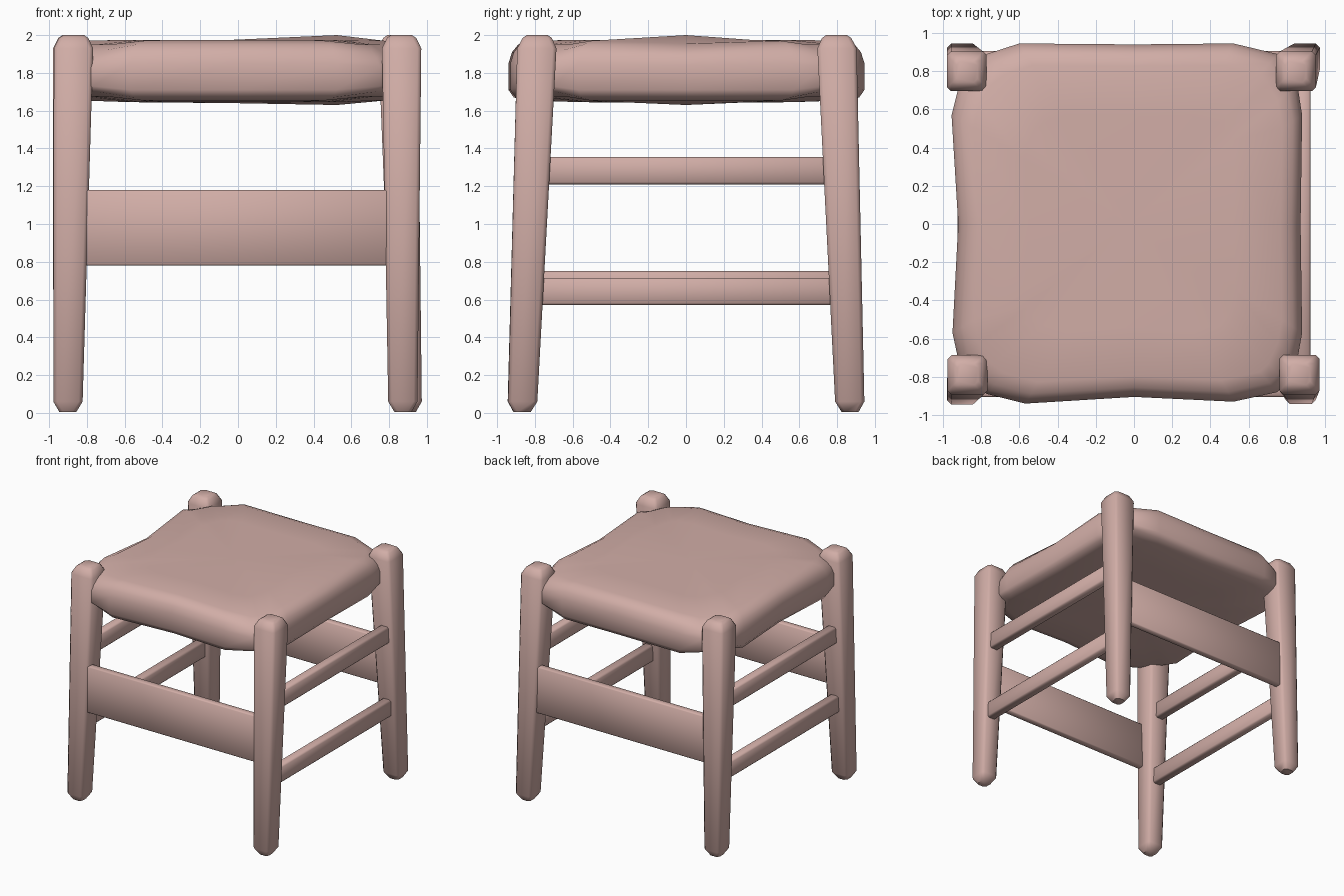
import bpy
import bmesh
import math

if "Cube" in bpy.data.objects:
    bpy.data.objects.remove(bpy.data.objects["Cube"], do_unlink=True)

# One flat colour for the whole stool
pink = bpy.data.materials.new("dusty_pink")
pink.use_nodes = True
COLOUR = (0.64, 0.42, 0.385, 1.0)
pink.diffuse_color = COLOUR
bsdf = pink.node_tree.nodes["Principled BSDF"]
bsdf.inputs["Base Color"].default_value = COLOUR
bsdf.inputs["Roughness"].default_value = 0.8


def finish(name, bm, angle):
    """Turn a bmesh into a shaded, coloured object."""
    bmesh.ops.recalc_face_normals(bm, faces=bm.faces)
    mesh = bpy.data.meshes.new(name)
    bm.to_mesh(mesh)
    bm.free()
    mesh.materials.append(pink)
    obj = bpy.data.objects.new(name, mesh)
    bpy.context.collection.objects.link(obj)
    bpy.ops.object.select_all(action="DESELECT")
    obj.select_set(True)
    bpy.context.view_layer.objects.active = obj
    bpy.ops.object.shade_smooth_by_angle(angle=math.radians(angle))
    return obj


def skin(bm, rings):
    """Join successive rings of vertices with quads."""
    for a, b in zip(rings, rings[1:]):
        n = len(a)
        for i in range(n):
            j = (i + 1) % n
            bm.faces.new((a[i], a[j], b[j], b[i]))


def section(size, chamfer):
    """Square outline with cut corners."""
    h, k = size / 2, size / 2 - chamfer
    return [(h, -k), (h, k), (k, h), (-k, h), (-h, k), (-h, -k), (-k, -h), (k, -h)]


def leg(name, top, bottom):
    """Tapered splayed post with blunt ends."""
    bm = bmesh.new()
    rings = []
    # z, width, corner cut
    for z, size, cut in ((0.005, 0.09, 0.02), (0.06, 0.155, 0.02), (1.93, 0.208, 0.02),
                         (1.985, 0.155, 0.02), (2.0, 0.11, 0.02)):
        t = z / 2
        cx = bottom[0] + (top[0] - bottom[0]) * t
        cy = bottom[1] + (top[1] - bottom[1]) * t
        rings.append([bm.verts.new((cx + x, cy + y, z)) for x, y in section(size, cut)])
    skin(bm, rings)
    bm.faces.new(rings[0])
    bm.faces.new(rings[-1])
    finish(name, bm, 50)


def bar(name, low, high, bevel):
    """Box between two corners with slightly softened edges."""
    bm = bmesh.new()
    bmesh.ops.create_cube(bm, size=1)
    for v in bm.verts:
        v.co = [(l + h) / 2 + c * (h - l) for l, h, c in zip(low, high, v.co)]
    bmesh.ops.bevel(bm, geom=list(bm.edges), offset=bevel, segments=1, affect="EDGES")
    finish(name, bm, 50)


# Legs
leg("front_left_leg", (0.866, -0.787), (0.873, -0.867))
leg("back_left_leg", (0.846, 0.797), (0.897, 0.869))
leg("front_right_leg", (-0.870, -0.787), (-0.901, -0.869))
leg("back_right_leg", (-0.874, 0.797), (-0.901, 0.869))

# Wide boards at the front and back
bar("front_board", (-0.86, -0.905, 0.78), (0.84, -0.845, 1.18), 0.008)
bar("back_board", (-0.86, 0.845, 0.78), (0.84, 0.905, 1.18), 0.008)

# Thin side rails
for side, x, low in (("left", 0.885, 0.57), ("right", -0.885, 0.605)):
    for level, z in (("lower", low), ("upper", 1.21)):
        bar(f"{side}_{level}_rail", (x - 0.04, -0.82, z), (x + 0.04, 0.82, z + 0.145), 0.012)

# Cushion: outline runs round from the middle of the left side
outline = [(0.872, 0.0), (0.88, 0.57), (0.855, 0.73), (0.80, 0.83), (0.75, 0.89),
           (0.52, 0.945), (0.0, 0.94), (-0.60, 0.945), (-0.77, 0.89), (-0.85, 0.83),
           (-0.92, 0.71), (-0.955, 0.57), (-0.92, 0.0), (-0.95, -0.57), (-0.92, -0.71),
           (-0.85, -0.83), (-0.77, -0.89), (-0.57, -0.94), (0.0, -0.905), (0.52, -0.93),
           (0.75, -0.88), (0.80, -0.83), (0.855, -0.71), (0.88, -0.57)]

# Inward scale, z, how far the corners pinch, how far the side middles dip
layers = ((0.60, 1.645, 0.0, 0.0), (0.90, 1.655, 0.02, 0.0), (0.97, 1.67, 0.03, 0.0),
          (1.0, 1.71, 0.02, 0.0), (1.0, 1.85, -0.02, -0.01), (0.98, 1.91, -0.035, -0.02),
          (0.945, 1.95, -0.035, -0.03), (0.88, 1.97, -0.02, -0.015), (0.60, 1.975, 0.0, 0.0))
bm = bmesh.new()
rings = []
for scale, z, pinch, dip in layers:
    ring = []
    for x, y in outline:
        dz = 0.0
        if abs(x) > 0.7 and abs(y) > 0.7:
            dz = pinch
        elif y == 0:
            dz = dip
        ring.append(bm.verts.new((x * scale, y * scale, z + dz)))
    rings.append(ring)
rings[0][0].co.z = 1.63   # sag under the left side
rings[-1][0].co.z = 2.0   # raised hump on the left side
skin(bm, rings)
for ring, z in ((rings[0], 1.64), (rings[-1], 1.975)):
    centre = bm.verts.new((-0.03, 0, z))
    for i in range(len(ring)):
        bm.faces.new((ring[i], ring[(i + 1) % len(ring)], centre))
finish("seat", bm, 60)
